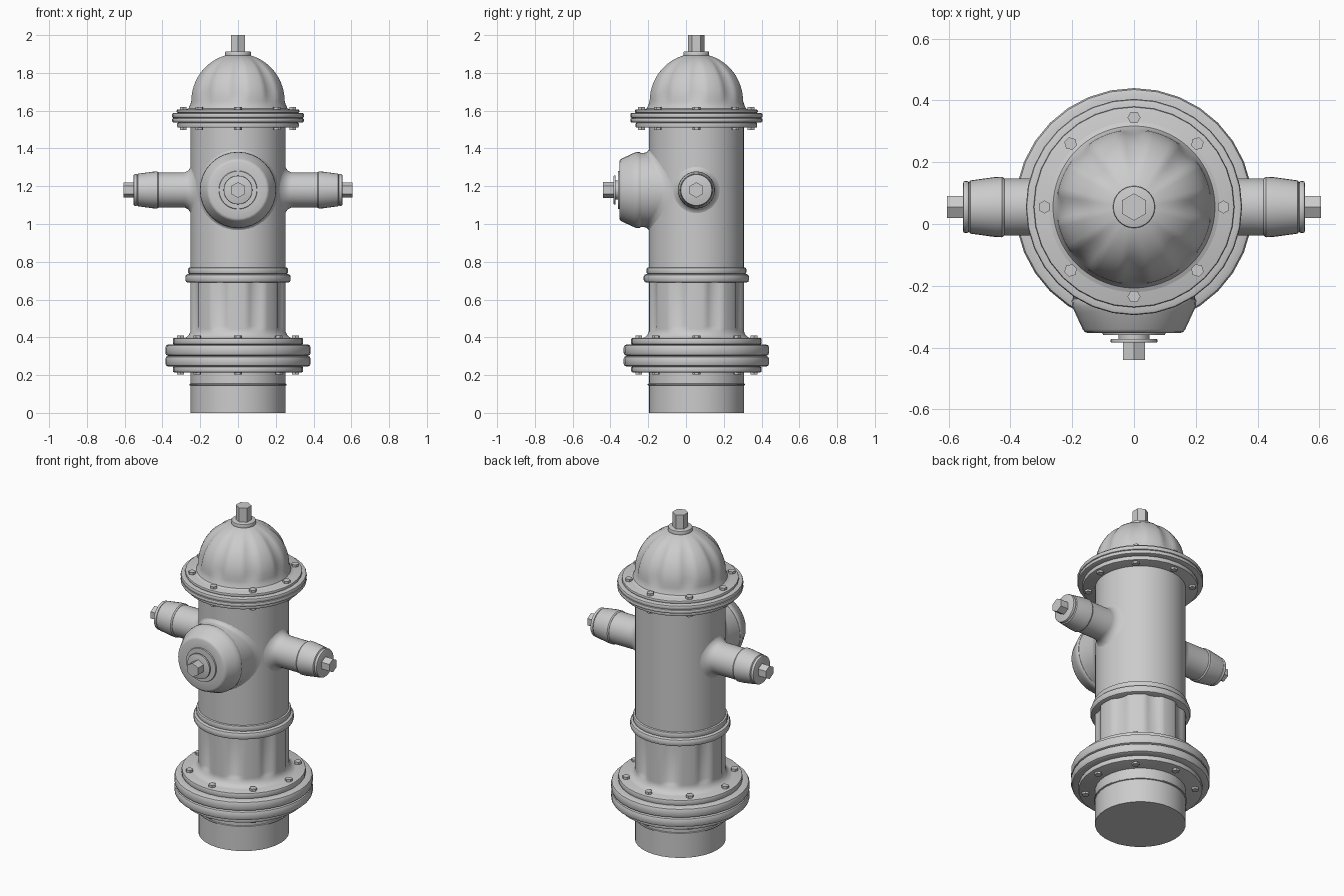
import bpy, bmesh
from math import pi, sin, cos, sqrt, radians
from mathutils import Matrix

if "Cube" in bpy.data.objects:
    bpy.data.objects.remove(bpy.data.objects["Cube"])

CY = 0.055      # y of the vertical axis
R = 0.252       # barrel radius
ZN = 1.18       # height of the outlets

UP = Matrix.Translation((0, CY, 0))
FRONT = Matrix.Translation((0, CY, ZN)) @ Matrix.Rotation(pi / 2, 4, 'X')
RIGHT = Matrix.Translation((0, CY, ZN)) @ Matrix.Rotation(pi / 2, 4, 'Y')
LEFT = Matrix.Translation((0, CY, ZN)) @ Matrix.Rotation(-pi / 2, 4, 'Y')


def finish(bm, name, matrix, angle=35):
    bmesh.ops.transform(bm, matrix=matrix, verts=bm.verts)
    bmesh.ops.recalc_face_normals(bm, faces=bm.faces)
    me = bpy.data.meshes.new(name)
    bm.to_mesh(me)
    bm.free()
    ob = bpy.data.objects.new(name, me)
    bpy.context.collection.objects.link(ob)
    bpy.ops.object.select_all(action='DESELECT')
    ob.select_set(True)
    bpy.context.view_layer.objects.active = ob
    bpy.ops.object.shade_smooth_by_angle(angle=radians(angle))
    return ob


def skin(rows, name, matrix, caps=True):
    """Join rings of points into a surface."""
    bm = bmesh.new()
    rings = [[bm.verts.new(p) for p in row] for row in rows]
    n = len(rings[0])
    for a, b in zip(rings, rings[1:]):
        for i in range(n):
            j = (i + 1) % n
            bm.faces.new((a[i], a[j], b[j], b[i]))
    if caps:
        bm.faces.new(rings[0][::-1])
        bm.faces.new(rings[-1])
    return finish(bm, name, matrix)


def lathe(name, profile, matrix=UP, n=32, dip=lambda a, z: 0):
    rows = []
    for r, z in profile:
        row = []
        for i in range(n):
            a = 2 * pi * i / n
            q = r - dip(a, z)
            row.append((q * cos(a), q * sin(a), z))
        rows.append(row)
    return skin(rows, name, matrix)


def disc(r, z0, z1, b=0.006):
    """Profile of a disc with rounded rims."""
    k = 0.3 * b
    return [(r - b, z0), (r - k, z0 + k), (r, z0 + b),
            (r, z1 - b), (r - k, z1 - k), (r - b, z1)]


def hexes(name, spots, matrix=UP):
    """Hexagonal prisms: (x, y, z0, z1, radius, turn)."""
    bm = bmesh.new()
    for x, y, z0, z1, r, turn in spots:
        m = Matrix.Translation((x, y, (z0 + z1) / 2)) @ Matrix.Rotation(turn, 4, 'Z')
        bmesh.ops.create_cone(bm, cap_ends=True, segments=6, radius1=r, radius2=r,
                              depth=z1 - z0, matrix=m)
    return finish(bm, name, matrix)


def bolts(name, ring, levels):
    spots = []
    for z0, z1 in levels:
        for i in range(8):
            a = i * pi / 4
            spots.append((ring * cos(a), ring * sin(a), z0, z1, 0.021, a))
    return hexes(name, spots)


def collar(name, matrix, r0, f, end, side, n=48):
    """Pipe that flares into the barrel wall; side: local axis across the barrel."""
    rows = []
    for k in range(8):
        t = k / 7 * pi / 2
        r = r0 + f * (1 - sin(t))
        row = []
        for i in range(n):
            a = 2 * pi * i / n
            p = (r * cos(a), r * sin(a))
            d = sqrt(R * R - p[side] ** 2) - 0.003
            row.append((*p, min(d + f * (1 - cos(t)), end - 0.004 + 0.0004 * k)))
        rows.append(row)
    rows.append([(r0 * cos(2 * pi * i / n), r0 * sin(2 * pi * i / n), end) for i in range(n)])
    return skin(rows, name, matrix, caps=False)


# Buried pipe and lower flange
lathe("base_pipe", [(R, 0), (R, 0.145), (0.258, 0.147), (0.258, 0.153), (R, 0.155), (R, 0.22)])
lathe("base_flange", disc(0.345, 0.215, 0.245) + disc(0.385, 0.245, 0.302, 0.016)
      + disc(0.385, 0.302, 0.362, 0.016) + disc(0.345, 0.362, 0.396))
bolts("base_bolts", 0.305, [(0.203, 0.225), (0.385, 0.41)])


# Fluted lower barrel
def barrel_dip(a, z):
    fade = min(1, max(0, (z - 0.43) / 0.03))
    return 0.016 * fade * max(0, -cos(8 * a)) ** 0.8


lathe("fluted_barrel", [(0.29, 0.394), (0.273, 0.4), (0.26, 0.413), (R, 0.43), (R, 0.445),
                        (R, 0.46), (R, 0.7)], n=96, dip=barrel_dip)

# Collar ring and main barrel
lathe("barrel_ring", disc(0.279, 0.69, 0.735, 0.014) + disc(0.264, 0.735, 0.77, 0.008))
lathe("main_barrel", [(R, 0.76), (R, 1.52)], n=48)

# Upper flange
lathe("top_flange", disc(0.322, 1.51, 1.537) + disc(0.35, 1.537, 1.561, 0.009)
      + disc(0.35, 1.561, 1.588, 0.009) + disc(0.325, 1.588, 1.606))
bolts("top_bolts", 0.29, [(1.498, 1.515), (1.6, 1.62)])


# Fluted dome
def dome_dip(a, z):
    fade = min(1, max(0, (z - 1.63) / 0.05)) * min(1, max(0, (1.9 - z) / 0.08))
    return 0.012 * fade * max(0, cos(8 * a))


dome = [(0.28, 1.604), (0.262, 1.612), (0.254, 1.63)]
dome += [(0.252 * cos(radians(t)), 1.65 + 0.252 * sin(radians(t))) for t in range(0, 79, 6)]
lathe("dome", dome, n=96, dip=dome_dip)
lathe("dome_cap", disc(0.068, 1.88, 1.914, 0.005))
hexes("top_nut", [(0, 0, 1.9, 2.0, 0.044, 0)])

# Side outlets with caps and nuts
for tag, m in (("right", RIGHT), ("left", LEFT)):
    collar(tag + "_outlet", m, 0.092, 0.045, 0.425, 1)
    lathe(tag + "_outlet_cap", [(0.085, 0.418), (0.093, 0.42), (0.098, 0.427), (0.097, 0.45),
                                (0.086, 0.53), (0.08, 0.534)] + disc(0.084, 0.534, 0.553), m)
    hexes(tag + "_outlet_nut", [(0, 0, 0.54, 0.605, 0.041, pi / 2)], m)

# Large front outlet with cap and nut
collar("front_outlet", FRONT, 0.197, 0.028, 0.315, 0)
lathe("front_cap", [(0.19, 0.294), (0.199, 0.297), (0.202, 0.303), (0.2, 0.322), (0.192, 0.34),
                    (0.166, 0.396), (0.16, 0.404), (0.15, 0.408), (0.102, 0.408), (0.1, 0.415),
                    (0.05, 0.415), (0.05, 0.427)] + disc(0.076, 0.427, 0.439, 0.003), FRONT)
hexes("front_nut", [(0, 0, 0.43, 0.495, 0.042, 0)], FRONT)
